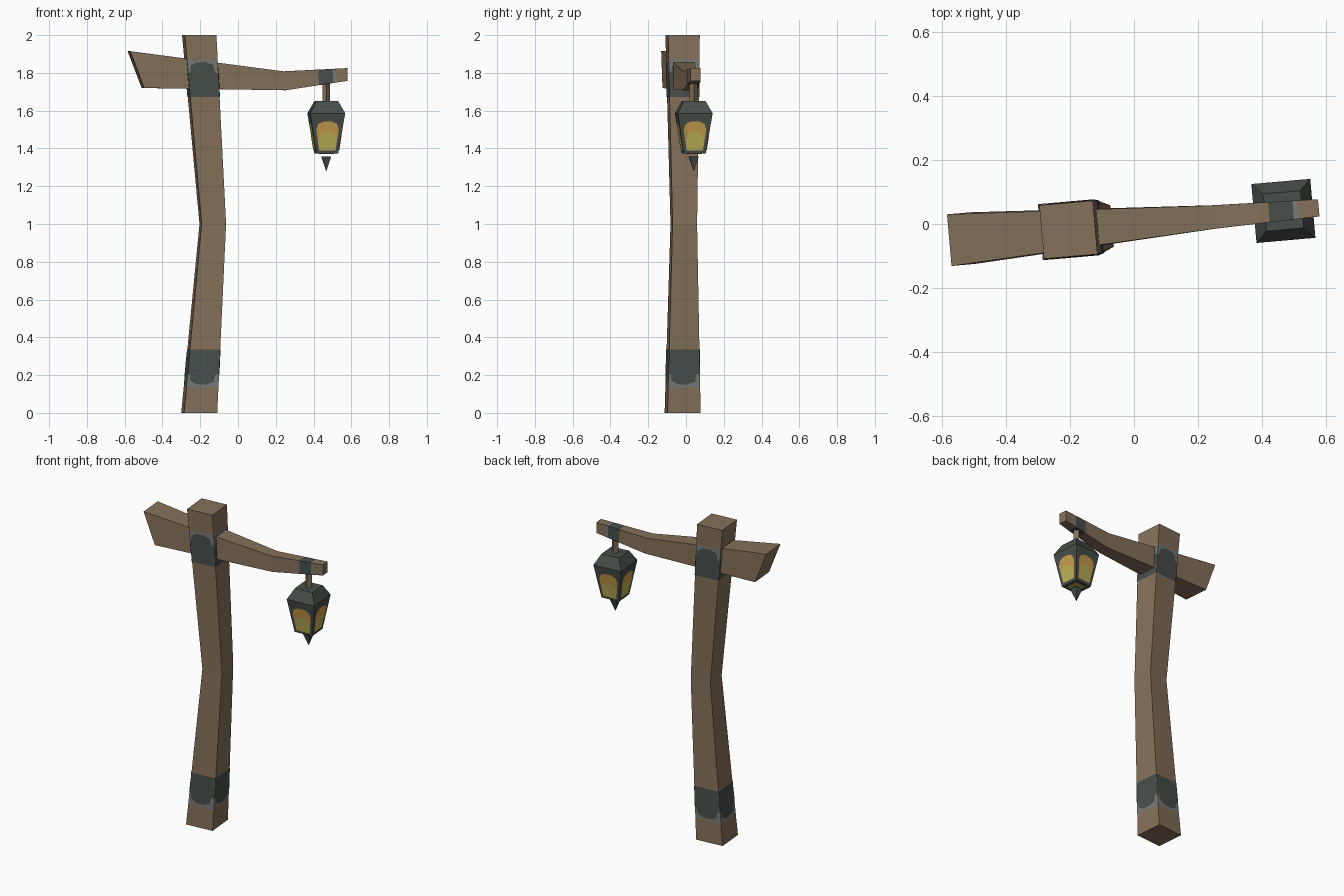
import bpy, bmesh, math
from mathutils import Matrix, Vector

if "Cube" in bpy.data.objects:
    bpy.data.objects.remove(bpy.data.objects["Cube"])

TURN = Matrix.Rotation(math.radians(5), 4, 'Z')   # whole model is turned slightly


def material(name, rgb):
    m = bpy.data.materials.new(name)
    m.diffuse_color = (*rgb, 1)
    m.use_nodes = True
    m.node_tree.nodes["Principled BSDF"].inputs["Base Color"].default_value = m.diffuse_color
    return m


WOOD = material("brown wood", (0.235, 0.165, 0.102))
IRON = material("dark iron", (0.066, 0.077, 0.070))
WORN = material("worn grey iron", (0.19, 0.195, 0.185))
AMBER = material("amber glass", (0.58, 0.34, 0.075))
GLOW = material("yellow glass", (0.52, 0.45, 0.10))


def finish(name, bm, mats):
    bm.transform(TURN)
    me = bpy.data.meshes.new(name)
    bm.to_mesh(me)
    bm.free()
    for m in mats:
        me.materials.append(m)
    ob = bpy.data.objects.new(name, me)
    bpy.context.collection.objects.link(ob)
    return ob


def loft(name, rings, mats, segs=None):
    """Closed skin through rings; segs gives the material of each segment."""
    bm = bmesh.new()
    vr = [[bm.verts.new(p) for p in r] for r in rings]
    n = len(rings[0])
    for i in range(len(vr) - 1):
        for k in range(n):
            f = bm.faces.new((vr[i][k], vr[i][(k + 1) % n], vr[i + 1][(k + 1) % n], vr[i + 1][k]))
            f.material_index = segs[i] if segs else 0
    bm.faces.new(vr[0])
    bm.faces.new(vr[-1])
    bmesh.ops.remove_doubles(bm, verts=bm.verts, dist=1e-5)
    bmesh.ops.recalc_face_normals(bm, faces=bm.faces)
    return finish(name, bm, mats)


def square(cx, h, z, angle=0):
    return [Vector((cx, 0, z)) + Matrix.Rotation(angle, 3, 'Z') @ Vector((a * h, b * h, 0))
            for a, b in ((-1, -1), (1, -1), (1, 1), (-1, 1))]


def decals(name, shape, outline, off, mat):
    """Thin painted patch on all four sides of a tapered square shape."""
    bm = bmesh.new()
    for k in range(4):
        rot = Matrix.Rotation(k * math.pi / 2, 3, 'Z')
        vs = []
        for u, z in outline:
            cx, h = shape(z)
            vs.append(bm.verts.new(Vector((cx, 0, z)) + rot @ Vector((u * h, -h - off, 0))))
        bm.faces.new(vs)
    return finish(name, bm, [mat])


def mix(a, b, t):
    return tuple(p + (q - p) * t for p, q in zip(a, b))


# Post: bent at mid height, with flush iron bands
def post_shape(z):
    low, mid, top = (-0.206, 0.088), (-0.134, 0.065), (-0.206, 0.084)
    return mix(low, mid, z) if z < 1 else mix(mid, top, z - 1)


heights = [0, 0.135, 0.335, 1.0, 1.672, 1.872, 2.0]
loft("post", [square(*post_shape(z), z) for z in heights], [WOOD, WORN], [0, 1, 0, 0, 1, 0])

# Dark iron patches with ragged edges over the worn bands
ragged = [(-1, .335), (-1, .21), (-.85, .2), (-.8, .17), (-.4, .152), (.2, .15), (.7, .165),
          (.75, .2), (1, .21), (1, .27), (.9, .3), (1, .31), (1, .335)]
decals("lower_band_patch", post_shape, ragged, 0.002, IRON)
decals("upper_band_patch", post_shape, [(u, 2.007 - z) for u, z in reversed(ragged)], 0.002, IRON)


# Cross beam: tapering, bent upward near the lantern; (x top, z top, x bottom, z bottom, half width)
def beam_ring(s):
    xt, zt, xb, zb, h = s
    return [Vector(p) for p in ((xt, -h, zt), (xt, h, zt), (xb, h, zb), (xb, -h, zb))]


left = (-0.58, 1.915, -0.505, 1.72, 0.081)
bend = (0.24, 1.808, 0.25, 1.708, 0.037)
tip = (0.58, 1.825, 0.58, 1.758, 0.027)
sections = [left, bend] + [mix(bend, tip, t) for t in (0.54, 0.765, 0.815)] + [tip]
loft("beam", [beam_ring(s) for s in sections], [WOOD, IRON, WORN], [0, 0, 1, 2, 0])

# Lantern
LX = 0.469


def lantern_shape(z):
    return LX, 0.0585 + (z - 1.374) / 0.212 * 0.034


loft("hanger", [square(LX, 0.015, z, math.pi / 4) for z in (1.64, 1.775)], [WOOD])
loft("lantern_body", [square(LX, h, z) for h, z in ((0.0585, 1.374), (0.0925, 1.586), (0.0585, 1.65))], [IRON])
loft("lantern_finial", [square(LX, h, z) for h, z in ((0, 1.278), (0.025, 1.358))], [IRON])

# Glass panes: amber arch with a yellow glow in the lower part
arch = [(.72, 1.39), (.76, 1.50), (.6, 1.53), (.25, 1.543)]
glow = [(.70, 1.39), (.68, 1.44), (.55, 1.47), (.25, 1.485)]
for name, half, off, mat in (("glass_panes", arch, 0.002, AMBER), ("glass_glow", glow, 0.004, GLOW)):
    decals(name, lantern_shape, [(-u, z) for u, z in half][:1] + half + [(-u, z) for u, z in half[:0:-1]], off, mat)
loft("glass_bottom", [square(LX, 0.038, z) for z in (1.371, 1.375)], [GLOW])
